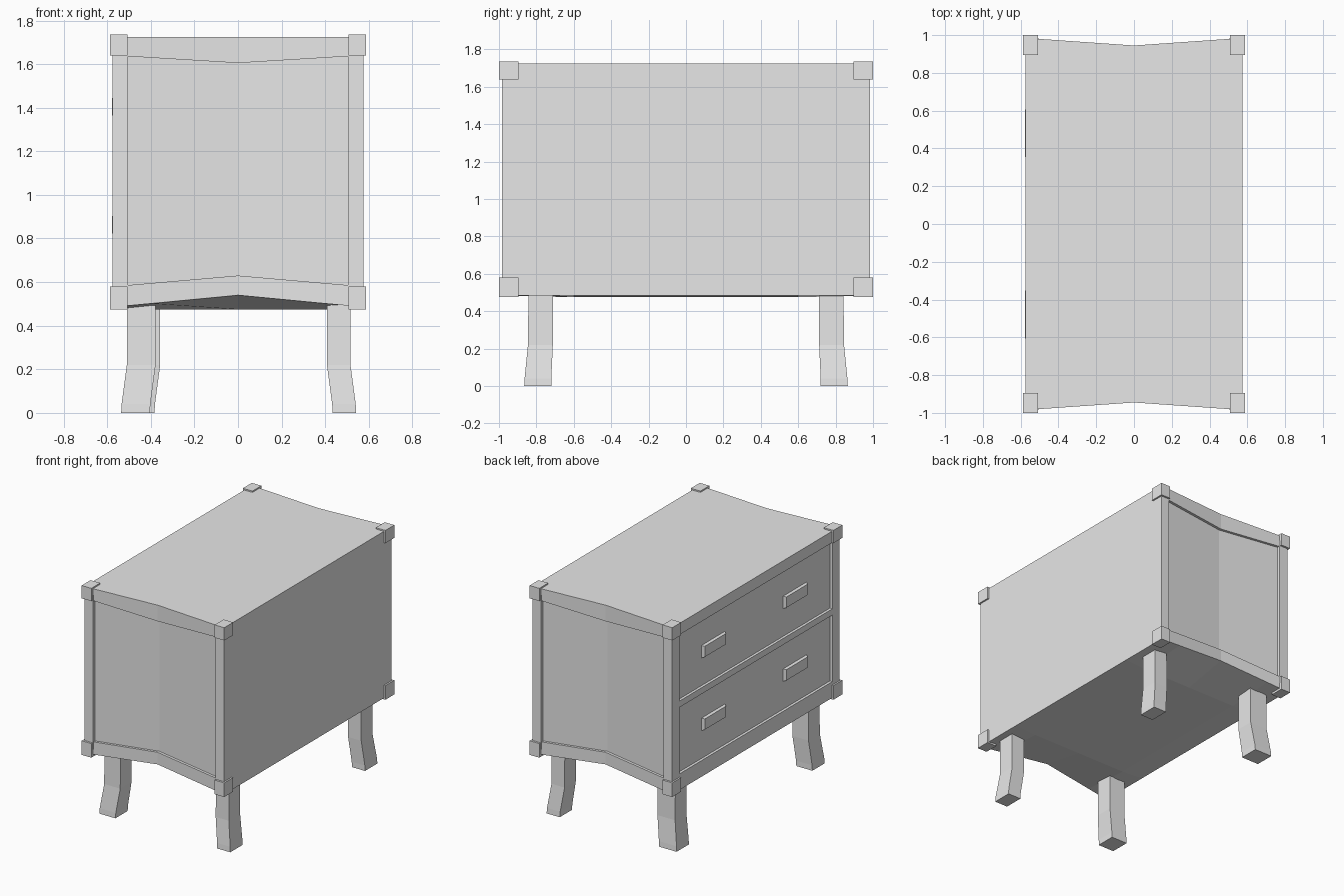
import bpy
import bmesh

cube = bpy.data.objects.get("Cube")
if cube:
    bpy.data.objects.remove(cube, do_unlink=True)

grey = bpy.data.materials.new("plain grey")
grey.use_nodes = True
GREY = (0.8, 0.8, 0.8, 1)
grey.diffuse_color = GREY
grey.node_tree.nodes["Principled BSDF"].inputs["Base Color"].default_value = GREY


def loft(name, rings):
    """Closed solid through equally sized rings of points."""
    bm = bmesh.new()
    loops = [[bm.verts.new(p) for p in ring] for ring in rings]
    n = len(loops[0])
    for a, b in zip(loops, loops[1:]):
        for i in range(n):
            j = (i + 1) % n
            bm.faces.new((a[i], a[j], b[j], b[i]))
    bm.faces.new(loops[0])
    bm.faces.new(loops[-1])
    bmesh.ops.recalc_face_normals(bm, faces=bm.faces[:])
    mesh = bpy.data.meshes.new(name)
    bm.to_mesh(mesh)
    bm.free()
    mesh.materials.append(grey)
    obj = bpy.data.objects.new(name, mesh)
    bpy.context.collection.objects.link(obj)
    return obj


def rect(x0, x1, y0, y1, z):
    return [(x0, y0, z), (x1, y0, z), (x1, y1, z), (x0, y1, z)]


def box(name, x0, x1, y0, y1, z0, z1):
    return loft(name, [rect(x0, x1, y0, y1, z0), rect(x0, x1, y0, y1, z1)])


def slice_x(x, y, z0, z1):
    return [(x, -y, z0), (x, y, z0), (x, y, z1), (x, -y, z1)]


W = 0.575      # half width
D = 0.985      # half length at the corners
PINCH = 0.04   # how far the ends bend in at the middle

# Carcass with creased, slightly recessed ends
loft("carcass", [slice_x(-0.555, D - 0.02, 0.52, 1.7),
                 slice_x(0, D - 0.02 - PINCH, 0.56, 1.7),
                 slice_x(W - 0.01, D - 0.02, 0.52, 1.7)])
box("closed_side", W - 0.02, W, -D, D, 0.485, 1.725)

# Top, with an apron that dips in the middle of each end
loft("top", [slice_x(-W, D, 1.64, 1.725),
             slice_x(0, D - PINCH, 1.605, 1.725),
             slice_x(W, D, 1.64, 1.725)])

# Base, arched at each end, with a low flat underside
base = []
for x in (-W, -0.4, 0, 0.4, W):
    t = 1 - abs(x) / W
    y, low, high = D - PINCH * t, 0.485 + 0.055 * t, 0.58 + 0.05 * t
    mid = 0.485 if abs(x) == W else 0.475
    base.append([(x, -y, high), (x, -y, low), (x, -0.6, mid),
                 (x, 0.6, mid), (x, y, low), (x, y, high)])
loft("base", base)

# Corner posts and corner caps
for sx, side in ((-1, "right"), (1, "left")):
    for sy, end in ((-1, "front"), (1, "back")):
        tag = f"{end}_{side}"
        box("post_" + tag, sx * 0.505, sx * W, sy * 0.9, sy * D, 0.53, 1.68)
        for level, z0, z1 in (("upper", 1.64, 1.735), ("lower", 0.475, 0.58)):
            box(f"{level}_corner_{tag}", sx * 0.508, sx * 0.587,
                sy * 0.895, sy, z0, z1)

# Drawer rails, drawers and handles on the open long side
box("middle_rail", -W, -0.54, -0.92, 0.92, 1.1, 1.147)
box("bottom_rail", -W, -0.54, -0.92, 0.92, 0.56, 0.605)
for name, z0, z1 in (("lower", 0.61, 1.095), ("upper", 1.152, 1.635)):
    box(name + "_drawer", -0.56, -0.53, -0.893, 0.893, z0, z1)
    zc = (z0 + z1) / 2 + 0.01
    for y, end in ((-0.48, "front"), (0.48, "back")):
        rings = []
        for x, hw, hh in ((-0.55, 0.145, 0.05), (-0.578, 0.125, 0.04)):
            rings.append([(x, y - hw, zc - hh), (x, y + hw, zc - hh),
                          (x, y + hw, zc + hh), (x, y - hw, zc + hh)])
        loft(f"{name}_handle_{end}", rings)

# Legs that kick outward below the knee
for sx, sy, inner, outer, name in ((-1, -1, 0.378, 0.51, "front_right"),
                                   (-1, 1, 0.357, 0.502, "back_right"),
                                   (1, -1, 0.408, 0.516, "front_left"),
                                   (1, 1, 0.408, 0.516, "back_left")):
    rings = []
    for z, kx, y0, y1 in ((0.52, 0, 0.712, 0.842), (0.22, 0, 0.712, 0.845),
                          (0.04, 0.024, 0.72, 0.863), (0, 0.026, 0.72, 0.865)):
        rings.append(rect(sx * (inner + kx), sx * (outer + kx), sy * y0, sy * y1, z))
    loft(name + "_leg", rings)
